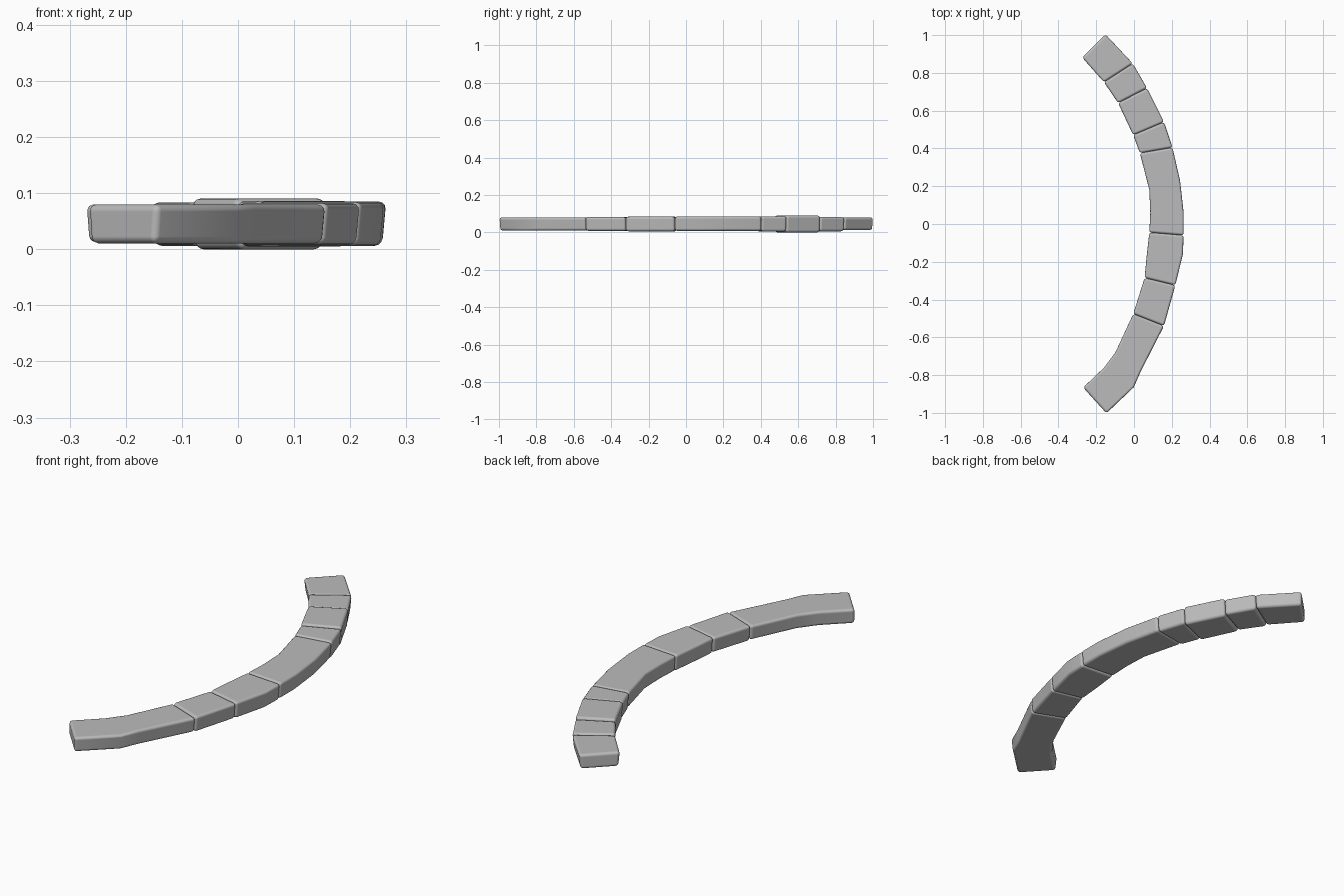
import bpy, bmesh, math
from mathutils import Vector

cube = bpy.data.objects.get("Cube")
if cube:
    bpy.data.objects.remove(cube, do_unlink=True)

# One stone colour
stone_grey = bpy.data.materials.new("stone_grey")
stone_grey.use_nodes = True
colour = (0.5, 0.5, 0.5, 1)
stone_grey.diffuse_color = colour
shader = next(n for n in stone_grey.node_tree.nodes if n.type == "BSDF_PRINCIPLED")
shader.inputs["Base Color"].default_value = colour
shader.inputs["Roughness"].default_value = 0.9


def make_stone(name, rows, bottom, top):
    """Loft a kerb stone through rows of (inner x, inner y, outer x, outer y)."""
    bm = bmesh.new()
    rings = []
    for ix, iy, ox, oy in rows:
        inner, outer = Vector((ix, iy, 0)), Vector((ox, oy, 0))
        inset = (outer - inner).normalized() * 0.007   # sides lean in underneath
        up, down = Vector((0, 0, top)), Vector((0, 0, bottom))
        points = (inner + inset + down, inner + up, outer + up, outer - inset + down)
        rings.append([bm.verts.new(p) for p in points])
    for a, b in zip(rings, rings[1:]):
        for i in range(4):
            j = (i + 1) % 4
            bm.faces.new((a[i], a[j], b[j], b[i]))
    bm.faces.new(rings[0])
    bm.faces.new(rings[-1])
    bmesh.ops.recalc_face_normals(bm, faces=bm.faces)

    mesh = bpy.data.meshes.new(name)
    bm.to_mesh(mesh)
    bm.free()
    mesh.materials.append(stone_grey)
    stone = bpy.data.objects.new(name, mesh)
    bpy.context.collection.objects.link(stone)

    # Worn, rounded edges
    for poly in mesh.polygons:
        poly.use_smooth = True
    bevel = stone.modifiers.new("worn_edges", "BEVEL")
    bevel.width = 0.013
    bevel.segments = 3
    bevel.limit_method = "ANGLE"
    bevel.angle_limit = math.radians(35)
    bevel.harden_normals = True
    return stone


# Joints between neighbouring stones, from the back end to the front end
back_end = (-0.275, 0.88, -0.15, 1.005)
joint_a = (-0.16, 0.75, -0.005, 0.85)
joint_b = (-0.085, 0.64, 0.07, 0.72)
joint_c = (-0.005, 0.47, 0.16, 0.54)
joint_d = (0.03, 0.375, 0.205, 0.405)
joint_e = (0.08, -0.045, 0.264, -0.06)
joint_f = (0.055, -0.285, 0.22, -0.325)
joint_g = (-0.005, -0.475, 0.16, -0.54)
front_end = (-0.27, -0.865, -0.145, -1.003)

make_stone("back_end_stone", [back_end, joint_a], 0.012, 0.08)
make_stone("back_short_stone", [joint_a, joint_b], 0.006, 0.083)
make_stone("back_stone", [joint_b, joint_c], 0, 0.09)
make_stone("back_wedge_stone", [joint_c, joint_d], 0.005, 0.086)
make_stone("middle_long_stone",
           [joint_d, (0.08, 0.18, 0.245, 0.23), (0.085, 0.06, 0.264, 0.06), joint_e],
           0.008, 0.085)
make_stone("middle_stone", [joint_e, (0.065, -0.18, 0.26, -0.16), joint_f], 0.006, 0.084)
make_stone("front_stone", [joint_f, joint_g], 0.008, 0.082)
make_stone("front_end_stone",
           [joint_g, (-0.1, -0.68, 0.035, -0.785), (-0.16, -0.76, 0, -0.865), front_end],
           0.01, 0.08)
